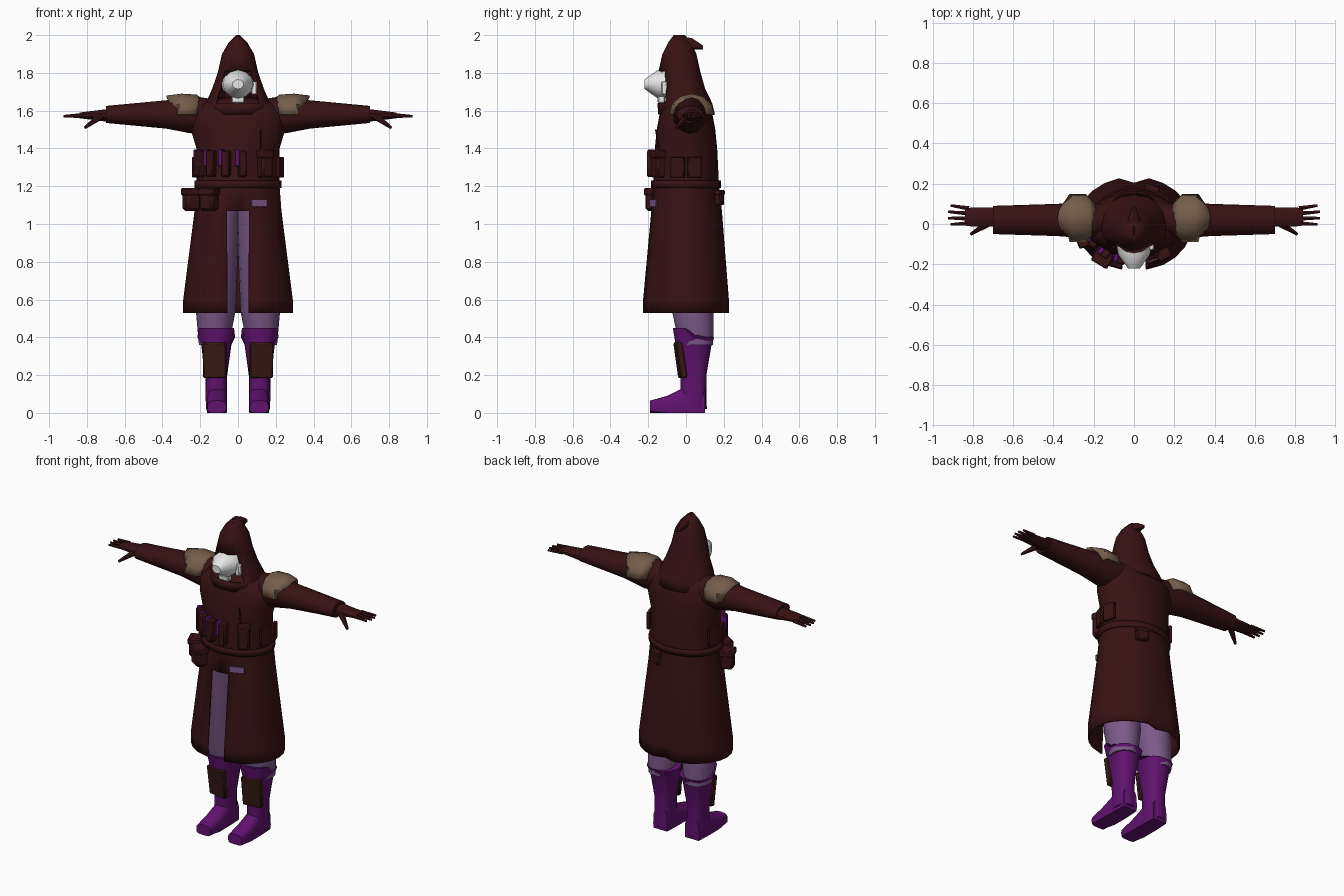
import bpy, bmesh
from math import pi, sin, cos, atan2, radians, copysign
from mathutils import Vector, Matrix

cube = bpy.data.objects.get("Cube")
if cube:
    bpy.data.objects.remove(cube, do_unlink=True)


def material(name, red, green, blue):
    colour = (red, green, blue, 1)
    mat = bpy.data.materials.new(name)
    mat.use_nodes = True
    mat.diffuse_color = colour
    mat.node_tree.nodes["Principled BSDF"].inputs["Base Color"].default_value = colour
    return mat


maroon = material("maroon cloth", 0.04, 0.006, 0.007)
brown = material("dark brown leather", 0.04, 0.01, 0.007)
purple = material("purple leather", 0.12, 0.006, 0.16)
lilac = material("lilac cloth", 0.2, 0.1, 0.25)
tan = material("tan armour", 0.18, 0.11, 0.07)
white = material("pale mask", 0.8, 0.8, 0.8)


def finish(name, bm, mat, thickness=0):
    bmesh.ops.recalc_face_normals(bm, faces=bm.faces)
    mesh = bpy.data.meshes.new(name)
    bm.to_mesh(mesh)
    bm.free()
    mesh.materials.append(mat)
    part = bpy.data.objects.new(name, mesh)
    bpy.context.collection.objects.link(part)
    bpy.ops.object.select_all(action="DESELECT")
    part.select_set(True)
    bpy.context.view_layer.objects.active = part
    bpy.ops.object.shade_smooth_by_angle(angle=radians(40))
    if thickness:
        solidify = part.modifiers.new("thickness", "SOLIDIFY")
        solidify.thickness = thickness
        solidify.offset = -1


def tube(name, mat, rings, centre=(0, 0), axis="Z", sides=16, power=2, mirror=1,
         shape=None, cut=None, thickness=0):
    """Loft rings of (position along the axis, radius, radius); open if it has a thickness."""
    bm = bmesh.new()
    loops = []
    for along, radius_u, radius_v in rings:
        loop = []
        for i in range(sides):
            angle = 2 * pi * i / sides - pi / 2
            c, s = cos(angle), sin(angle)
            u = centre[0] + radius_u * copysign(abs(c) ** (2 / power), c)
            v = centre[1] + radius_v * copysign(abs(s) ** (2 / power), s)
            point = {"X": (along, u, v), "Y": (u, along, v), "Z": (u, v, along)}[axis]
            x, y, z = shape(*point) if shape else point
            loop.append(bm.verts.new((x * mirror, y, z)))
        loops.append(loop)
    for low, high in zip(loops, loops[1:]):
        for i in range(sides):
            bm.faces.new((low[i - 1], low[i], high[i], high[i - 1]))
    if not thickness:
        bm.faces.new(loops[0])
        bm.faces.new(loops[-1])
    if cut:
        removed = [face for face in bm.faces if cut(face.calc_center_median())]
        bmesh.ops.delete(bm, geom=removed, context="FACES")
    finish(name, bm, mat, thickness)


def rod(name, mat, start, end, radius, tip):
    start, end = Vector(start), Vector(end)
    direction = end - start
    turn = direction.to_track_quat("Z", "Y").to_matrix().to_4x4()
    bm = bmesh.new()
    bmesh.ops.create_cone(bm, cap_ends=True, segments=6, radius1=radius, radius2=tip,
                          depth=direction.length,
                          matrix=Matrix.Translation((start + end) / 2) @ turn)
    finish(name, bm, mat)


def box(name, mat, place, size, turn=0, tilt=0):
    bm = bmesh.new()
    bmesh.ops.create_cube(bm, size=1, matrix=Matrix.Diagonal((*size, 1)))
    bmesh.ops.bevel(bm, geom=bm.edges[:], offset=min(size) / 6, segments=1, affect="EDGES")
    bm.transform(Matrix.Translation(place) @ Matrix.Rotation(turn, 4, "Z")
                 @ Matrix.Rotation(tilt, 4, "X"))
    finish(name, bm, mat)


def on_coat(name, mat, degrees, height, size, out=0.01):
    """Place a box against the waist of the coat, facing outwards."""
    angle, wide, deep = radians(degrees), 0.22, 0.17
    surface = Vector((wide * cos(angle), deep * sin(angle), height))
    normal = Vector((cos(angle) / wide, sin(angle) / deep, 0)).normalized()
    box(name, mat, surface + normal * out, size, turn=atan2(normal.y, normal.x) + pi / 2)


def pouch(name, degrees, height, width, depth, tall, out):
    on_coat(name, maroon, degrees, height, (width, depth, tall), out)
    on_coat(name + "_flap", maroon, degrees, height + tall / 3,
            (width * 1.1, depth * 1.1, tall / 3), out)


# Long coat, open at the front and pleated at the back
def coat_shape(x, y, z):
    if y < 0 and 0.03 < abs(x) < 0.09 and z < 1.2:
        x = copysign(0.06, x)
    if y > 0 and abs(x) < 0.02 and z < 1:
        y -= 0.03
    return x, y, z


tube("long_coat", maroon,
     [(0.53, 0.29, 0.235), (0.6, 0.29, 0.235), (1.07, 0.23, 0.19), (1.2, 0.22, 0.175),
      (1.4, 0.22, 0.165), (1.5, 0.25, 0.155), (1.58, 0.25, 0.14), (1.64, 0.19, 0.12),
      (1.67, 0.1, 0.09)],
     sides=24, shape=coat_shape, thickness=0.012,
     cut=lambda c: c.z < 1.07 and c.y < 0 and abs(c.x) < 0.06)
tube("belt", maroon, [(1.19, 0.23, 0.185), (1.23, 0.23, 0.185)], sides=24, thickness=0.01)

# Hood leaning forward, with a face opening and a drooping tip
tube("hood", maroon,
     [(1.58, 0.18, 0.15), (1.64, 0.17, 0.145), (1.72, 0.135, 0.12), (1.81, 0.105, 0.11),
      (1.9, 0.085, 0.09), (1.96, 0.05, 0.06), (2, 0.01, 0.03)],
     shape=lambda x, y, z: (x, y - min(0.035, (z - 1.6) / 6), z), thickness=0.01,
     cut=lambda c: 1.64 < c.z < 1.81 and c.y < -0.06 and abs(c.x) < 0.09)
tube("hood_tip", maroon, [(-0.07, 0.02, 0.03), (0.03, 0.03, 0.03), (0.09, 0.005, 0.01)],
     centre=(0, 1.965), axis="Y", sides=8,
     shape=lambda x, y, z: (x, y, z - max(0, y) / 3))
tube("neck", maroon, [(1.55, 0.08, 0.08), (1.72, 0.07, 0.08)])

# Mask with a blunt snout
tube("mask", white, [(-0.22, 0.03, 0.025), (-0.15, 0.08, 0.075), (-0.08, 0.09, 0.07)],
     centre=(0, 1.74), axis="Y", sides=12)
box("mask_chin", white, (0, -0.13, 1.68), (0.07, 0.04, 0.08))
box("mask_filter", white, (0.085, -0.115, 1.72), (0.03, 0.03, 0.07))


# Bends for the paired parts
def pauldron_shape(x, y, z):
    drop = 1.68 - z
    return x - (drop / 2 if x > 0.33 else -drop / 5), y, z


def boot_top(x, y, z):
    return x, y, z - (0.05 if y > 0 and z > 0.4 else 0)


for side, sign in (("left", 1), ("right", -1)):
    # Arm and hand
    tube(side + "_sleeve", maroon,
         [(0.13, 0.08, 0.08), (0.25, 0.09, 0.1), (0.38, 0.08, 0.075), (0.7, 0.07, 0.045)],
         centre=(0.02, 1.58), axis="X", mirror=sign)
    tube(side + "_glove", maroon, [(0.68, 0.05, 0.035), (0.8, 0.05, 0.02), (0.84, 0.045, 0.015)],
         centre=(0.035, 1.575), axis="X", sides=10, mirror=sign)
    for finger in range(4):
        spread = finger - 1.5
        rod(f"{side}_finger_{finger + 1}", maroon,
            (sign * 0.82, 0.04 + spread / 40, 1.575),
            (sign * (0.93 - abs(spread) / 80), 0.045 + spread / 32, 1.57), 0.013, 0.007)
    rod(side + "_thumb", maroon, (sign * 0.73, 0, 1.57), (sign * 0.81, -0.05, 1.51), 0.02, 0.008)

    # Shoulder armour
    tube(side + "_pauldron", tan,
         [(0.18, 0.08, 0.08), (0.22, 0.12, 0.105), (0.3, 0.12, 0.11), (0.38, 0.08, 0.1)],
         centre=(0.03, 1.58), axis="X", sides=12, mirror=sign, shape=pauldron_shape,
         cut=lambda c: c.z < 1.58, thickness=0.012)

    # Leg, boot and shin guard
    tube(side + "_trouser", lilac, [(0.36, 0.08, 0.09), (0.54, 0.105, 0.11), (1.1, 0.1, 0.12)],
         centre=(0.12, 0.04), mirror=sign,
         shape=lambda x, y, z: (x - (z - 0.5) / 20, y - (z - 0.5) / 10, z))
    tube(side + "_boot", purple,
         [(0.02, 0.055, 0.07), (0.2, 0.058, 0.068), (0.36, 0.08, 0.095), (0.45, 0.1, 0.11)],
         centre=(0.115, 0.04), power=2.5, mirror=sign, shape=boot_top)
    tube(side + "_foot", purple,
         [(-0.19, 0.05, 0.035), (-0.1, 0.055, 0.06), (0, 0.055, 0.11), (0.1, 0.05, 0.11)],
         centre=(0.112, 0.03), axis="Y", power=3, mirror=sign,
         shape=lambda x, y, z: (x, y, max(z, 0)))
    box(side + "_shin_guard", brown, (sign * 0.123, -0.03, 0.28), (0.125, 0.035, 0.19),
        turn=sign / 8, tilt=0.14)

    # Flat pockets on the flank
    for row in (-1, 1):
        on_coat(f"{side}_flank_pocket_{row + 2}", maroon, 90 - sign * 90 + row * 14, 1.3,
                (0.075, 0.02, 0.11))

# Chest vials in holders
for number, angle in enumerate(range(-150, -80, 22), 1):
    on_coat(f"vial_holder_{number}", maroon, angle, 1.32, (0.045, 0.055, 0.14))
    on_coat(f"vial_{number}", purple, angle - 7, 1.35, (0.025, 0.045, 0.09))

# Pouches, chest cord and cloth patch
pouch("chest_pouch", -52, 1.32, 0.07, 0.06, 0.15, 0.015)
pouch("front_belt_pouch", -128, 1.13, 0.085, 0.08, 0.12, 0.035)
pouch("side_belt_pouch", -162, 1.13, 0.08, 0.08, 0.12, 0.04)
pouch("back_belt_pouch", 68, 1.14, 0.07, 0.035, 0.08, 0.02)
rod("chest_cord", maroon, (0.12, -0.14, 1.38), (0.12, -0.16, 1.5), 0.004, 0.004)
on_coat("cloth_patch", lilac, -62, 1.11, (0.09, 0.009, 0.04), 0.025)
